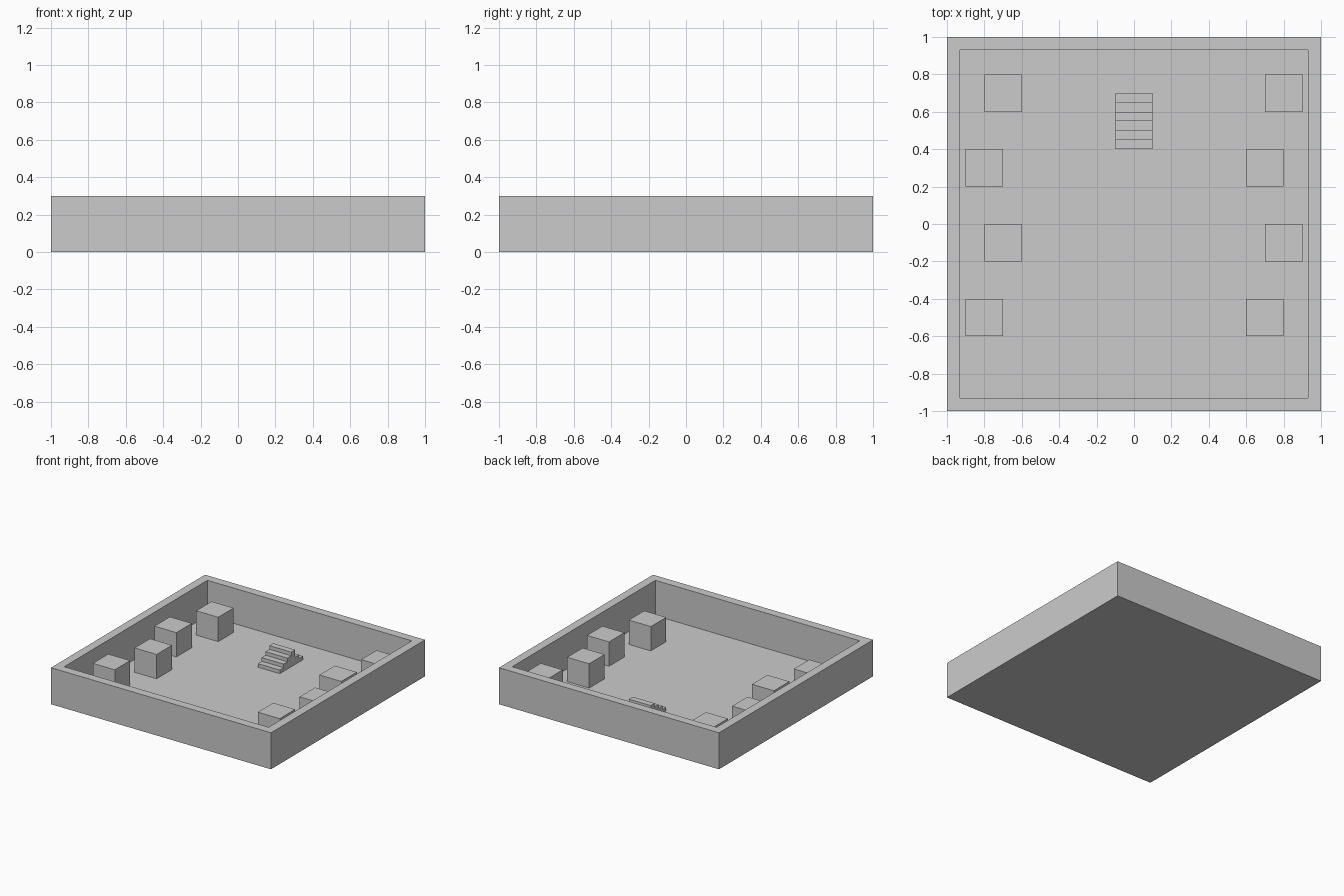
import bpy, bmesh

if "Cube" in bpy.data.objects:
    bpy.data.objects.remove(bpy.data.objects["Cube"])


def obj_from_bmesh(name, bm):
    bmesh.ops.recalc_face_normals(bm, faces=bm.faces)
    me = bpy.data.meshes.new(name)
    bm.to_mesh(me)
    bm.free()
    ob = bpy.data.objects.new(name, me)
    bpy.context.collection.objects.link(ob)
    return ob


def box(name, x0, x1, y0, y1, z0, z1):
    bm = bmesh.new()
    bmesh.ops.create_cube(bm, size=1)
    for v in bm.verts:
        v.co = (x1 if v.co.x > 0 else x0,
                y1 if v.co.y > 0 else y0,
                z1 if v.co.z > 0 else z0)
    return obj_from_bmesh(name, bm)


FLOOR = 0.01

# Walled courtyard: a block whose top is inset and sunk to the floor
bm = bmesh.new()
bmesh.ops.create_cube(bm, size=2)
for v in bm.verts:
    v.co.z = 0.3 if v.co.z > 0 else 0.0
top = max(bm.faces, key=lambda f: f.calc_center_median().z)
bmesh.ops.inset_region(bm, faces=[top], thickness=0.1)
sunk = bmesh.ops.extrude_discrete_faces(bm, faces=[top])["faces"][0]
for v in sunk.verts:
    v.co.z = FLOOR
obj_from_bmesh("courtyard_walls", bm)

# Two staggered rows of cubes
for i in range(4):
    y = 0.7 - 0.4 * i
    for side, x in (("left", (-0.7, -0.8)[i % 2]), ("right", (0.8, 0.7)[i % 2])):
        box(f"{side}_block_{i + 1}", x - 0.1, x + 0.1, y - 0.1, y + 0.1,
            FLOOR, FLOOR + 0.2)

# Staircase: stepped side profile, four steps up and two down, extruded across
heights = [0.03, 0.06, 0.09, 0.12, 0.06, 0.03]
profile = [(0.4, FLOOR)]
for i, h in enumerate(heights):
    y = 0.4 + 0.05 * i
    profile += [(y, FLOOR + h), (y + 0.05, FLOOR + h)]
profile.append((0.7, FLOOR))
bm = bmesh.new()
face = bm.faces.new([bm.verts.new((-0.1, y, z)) for y, z in profile])
ext = bmesh.ops.extrude_face_region(bm, geom=[face])["geom"]
bmesh.ops.translate(bm, vec=(0.2, 0, 0),
                    verts=[g for g in ext if isinstance(g, bmesh.types.BMVert)])
obj_from_bmesh("stairs", bm)
